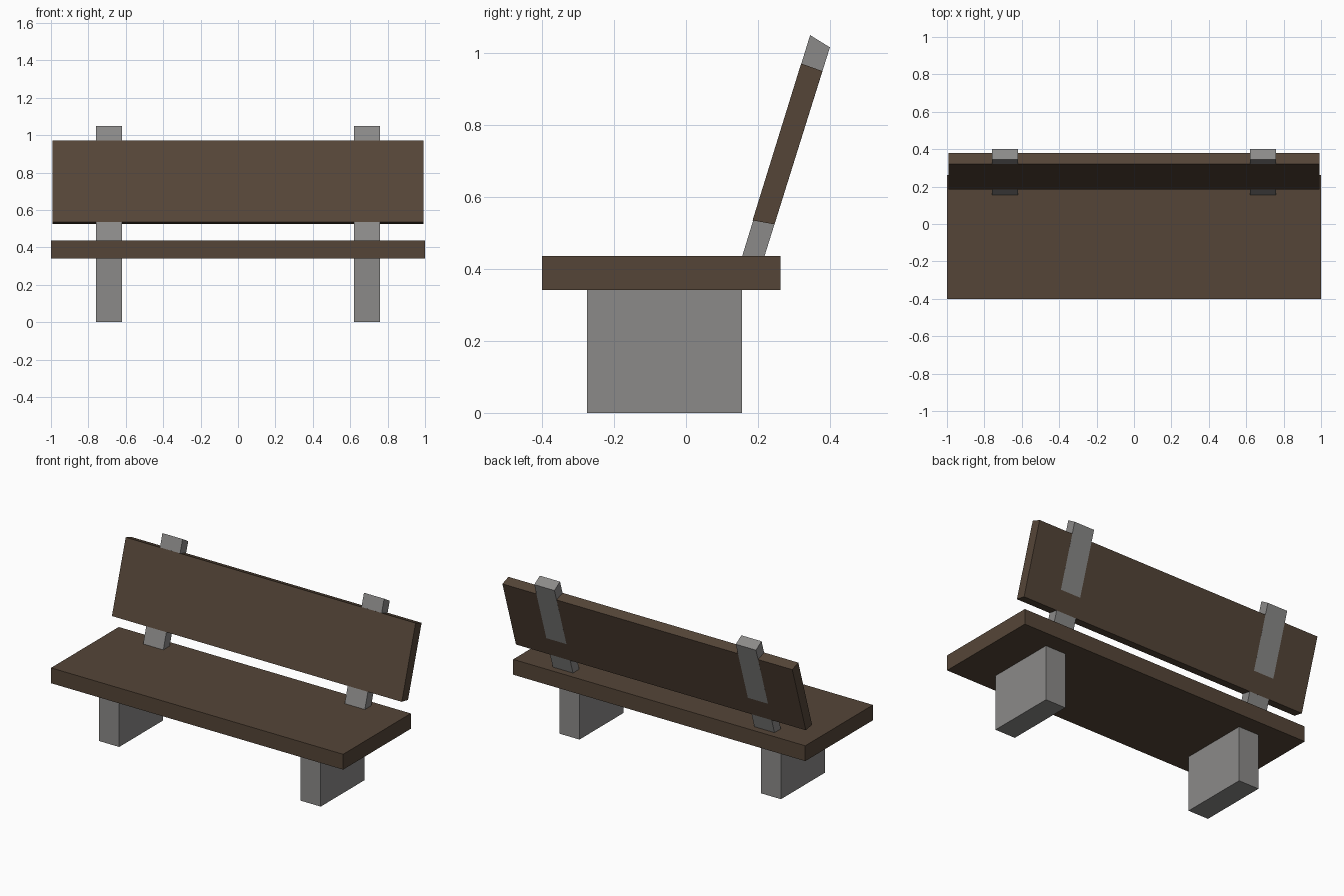
import bpy, bmesh

if "Cube" in bpy.data.objects:
    bpy.data.objects.remove(bpy.data.objects["Cube"])


def material(name, color):
    mat = bpy.data.materials.new(name)
    mat.diffuse_color = (*color, 1)
    mat.use_nodes = True
    mat.node_tree.nodes["Principled BSDF"].inputs["Base Color"].default_value = mat.diffuse_color
    return mat


wood = material("dark_wood", (0.091, 0.06, 0.039))
concrete = material("concrete", (0.26, 0.255, 0.25))


def extrude_profile(name, profile, x0, x1, mat):
    """Prism: a (y, z) profile swept from x0 to x1."""
    bm = bmesh.new()
    face = bm.faces.new([bm.verts.new((x0, y, z)) for y, z in profile])
    swept = bmesh.ops.extrude_face_region(bm, geom=[face])["geom"]
    moved = [v for v in swept if isinstance(v, bmesh.types.BMVert)]
    bmesh.ops.translate(bm, verts=moved, vec=(x1 - x0, 0, 0))
    bmesh.ops.recalc_face_normals(bm, faces=bm.faces)
    mesh = bpy.data.meshes.new(name)
    bm.to_mesh(mesh)
    bm.free()
    mesh.materials.append(mat)
    obj = bpy.data.objects.new(name, mesh)
    bpy.context.collection.objects.link(obj)
    return obj


def rect(y0, y1, z0, z1):
    return [(y0, z0), (y1, z0), (y1, z1), (y0, z1)]


# Seat plank
extrude_profile("seat", rect(-0.40, 0.262, 0.341, 0.436), -1, 1, wood)

# Leaning backrest plank
extrude_profile("backrest", [(0.185, 0.535), (0.246, 0.524), (0.379, 0.95), (0.320, 0.971)],
                -0.993, 0.992, wood)

# Concrete legs and the leaning posts that carry the backrest
for side, x in (("left", -0.69), ("right", 0.69)):
    x0, x1 = x - 0.069, x + 0.069
    extrude_profile(side + "_leg", rect(-0.275, 0.155, 0, 0.341), x0, x1, concrete)
    extrude_profile(side + "_back_post",
                    [(0.156, 0.435), (0.218, 0.435), (0.4, 1.016), (0.345, 1.05)], x0, x1, concrete)
